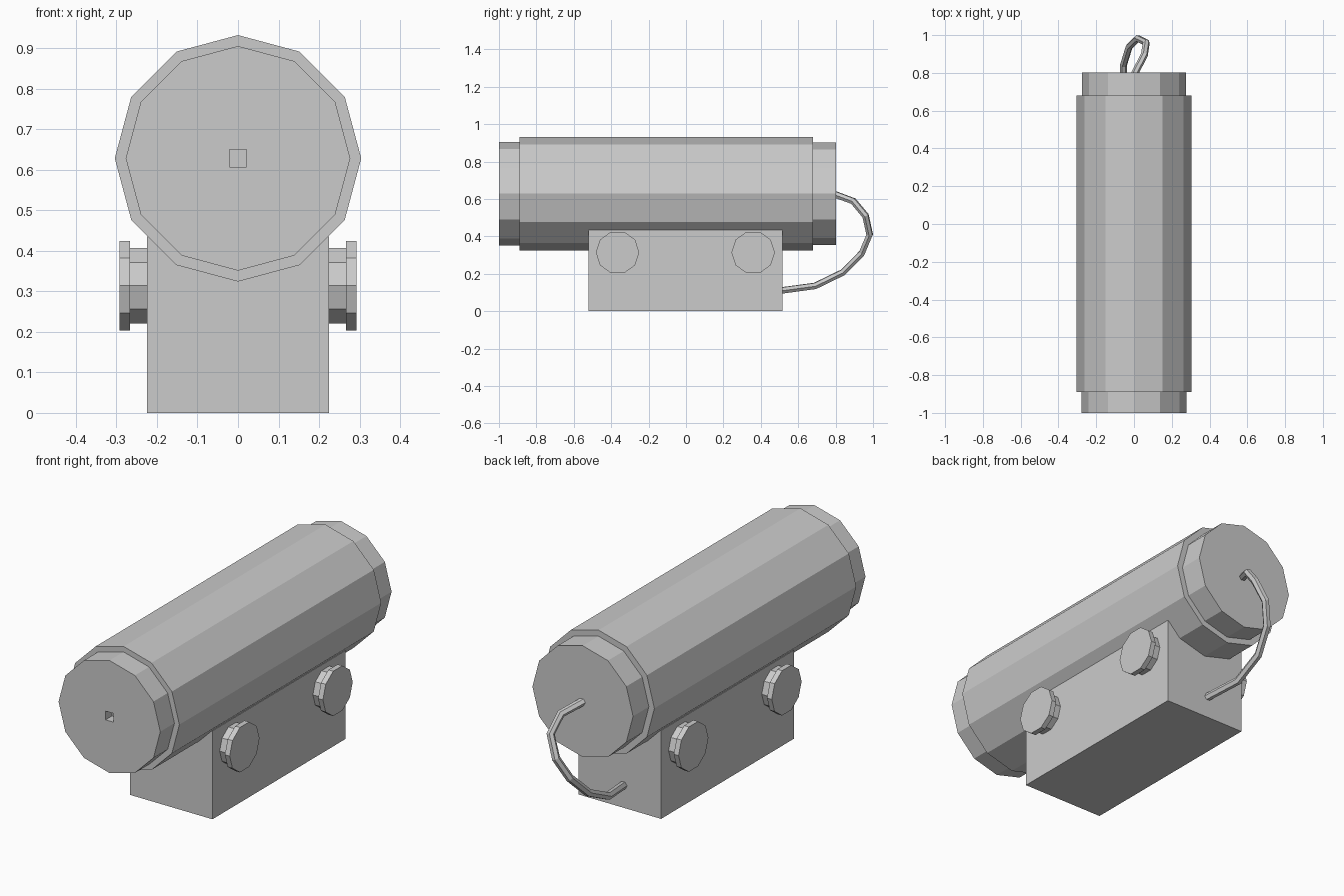
import bpy, math

if "Cube" in bpy.data.objects:
    bpy.data.objects.remove(bpy.data.objects["Cube"])


def cylinder(name, sides, radius, start, end, axis, centre):
    """Flat-sided cylinder along x or y; centre gives the other two coordinates."""
    mid = (start + end) / 2
    if axis == 'y':
        loc, rot = (centre[0], mid, centre[1]), (math.pi / 2, 0, 0)
    else:
        loc, rot = (mid, centre[0], centre[1]), (0, math.pi / 2, 0)
    bpy.ops.mesh.primitive_cylinder_add(vertices=sides, radius=radius,
                                        depth=abs(end - start), location=loc, rotation=rot)
    bpy.context.object.name = name
    return bpy.context.object


def box(name, lo, hi):
    bpy.ops.mesh.primitive_cube_add(size=1, location=[(a + b) / 2 for a, b in zip(lo, hi)])
    ob = bpy.context.object
    ob.scale = [b - a for a, b in zip(lo, hi)]
    ob.name = name
    return ob


AXIS_Z = 0.628

# Main barrel with a narrower cap on each end
cylinder("barrel", 12, 0.304, -0.89, 0.68, 'y', (0, AXIS_Z))
front_cap = cylinder("front_cap", 12, 0.277, -1.0, -0.885, 'y', (0, AXIS_Z))
cylinder("rear_cap", 12, 0.274, 0.675, 0.803, 'y', (0, AXIS_Z))

# Small square socket in the front cap
cutter = box("socket_cutter", (-0.021, -1.1, 0.607), (0.021, -0.95, 0.65))
cutter.hide_render = True
cutter.display_type = 'WIRE'
cut = front_cap.modifiers.new("socket", 'BOOLEAN')
cut.operation = 'DIFFERENCE'
cut.solver = 'EXACT'
cut.object = cutter

# Base block
box("base", (-0.225, -0.52, 0), (0.225, 0.515, 0.435))

# Two stepped knobs on each side of the base
for side, label in ((1, "right"), (-1, "left")):
    for y, place in ((-0.366, "front"), (0.359, "rear")):
        cylinder(f"{label}_{place}_knob_stem", 10, 0.098, side * 0.215, side * 0.267, 'x', (y, 0.314))
        cylinder(f"{label}_{place}_knob_cap", 10, 0.116, side * 0.266, side * 0.292, 'x', (y, 0.314))

# Cable from the rear cap down into the base
path = [(0, 0.79, 0.627), (0.055, 0.895, 0.588), (0.065, 0.96, 0.51), (0.02, 0.982, 0.41),
        (-0.025, 0.94, 0.31), (-0.056, 0.84, 0.208), (-0.058, 0.69, 0.135), (-0.018, 0.505, 0.11)]
curve = bpy.data.curves.new("cable", 'CURVE')
curve.dimensions = '3D'
curve.bevel_depth = 0.019
curve.bevel_resolution = 1
curve.use_fill_caps = True
spline = curve.splines.new('POLY')
spline.points.add(len(path) - 1)
for point, co in zip(spline.points, path):
    point.co = (*co, 1)
spline.use_smooth = False
bpy.context.collection.objects.link(bpy.data.objects.new("cable", curve))
